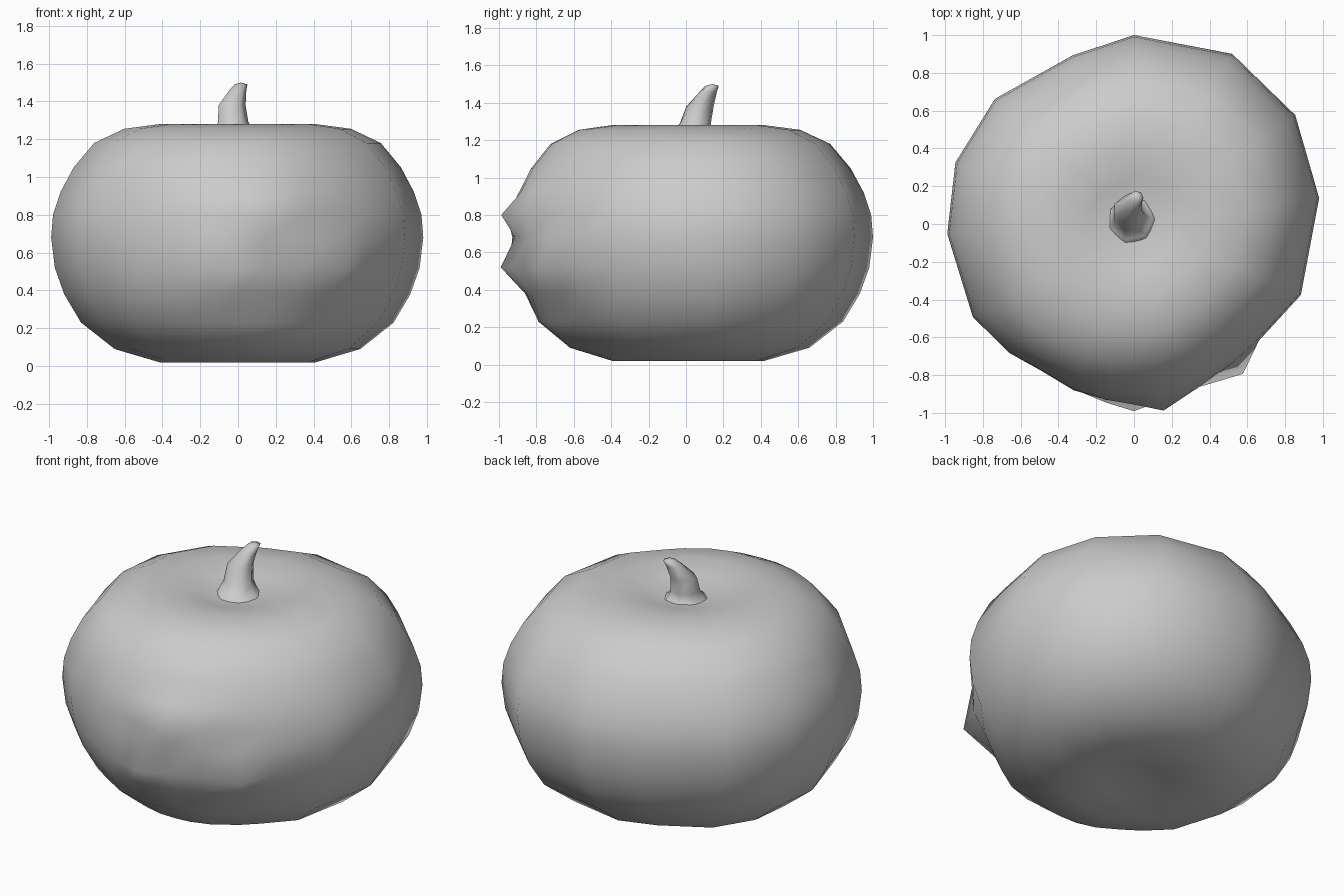
import bpy, bmesh, math

old = bpy.data.objects.get("Cube")
if old:
    bpy.data.objects.remove(old)

grey = bpy.data.materials.new("plain grey")
grey.use_nodes = True
COLOUR = (0.6, 0.6, 0.6, 1)
grey.diffuse_color = COLOUR
grey.node_tree.nodes["Principled BSDF"].inputs["Base Color"].default_value = COLOUR


def loft(name, rings, start, end):
    """Skin closed rings of points, closing each end with a fan to a point."""
    bm = bmesh.new()
    rows = [[bm.verts.new(p) for p in ring] for ring in rings]
    n = len(rows[0])
    for low, high in zip(rows, rows[1:]):
        for i in range(n):
            j = (i + 1) % n
            bm.faces.new((low[i], low[j], high[j], high[i]))
    for row, tip in ((rows[0], start), (rows[-1], end)):
        centre = bm.verts.new(tip)
        for i in range(n):
            bm.faces.new((row[i], row[(i + 1) % n], centre))
    bmesh.ops.recalc_face_normals(bm, faces=bm.faces)
    mesh = bpy.data.meshes.new(name)
    bm.to_mesh(mesh)
    bm.free()
    mesh.materials.append(grey)
    mesh.shade_smooth()
    obj = bpy.data.objects.new(name, mesh)
    bpy.context.collection.objects.link(obj)
    return obj


# Pumpkin body: uneven columns (degrees, widest radius), denser at the face
columns = [(8, .99), (34, 1.03), (60, 1.04), (90, 1.0), (110, .95), (138, .99),
           (161, 1.0), (183, .99), (210, .985), (226, .95), (237, .935),
           (250, .95), (261, .95), (270, .94), (279, .94), (291, .93),
           (306, .91), (317, .905), (337, .96)]
# Body profile: share of the widest radius, height
profile = [(.2, .05), (.42, .02), (.66, .09), (.84, .23), (.93, .38),
           (.98, .52), (1, .68), (.99, .8), (.95, .92), (.88, 1.05),
           (.77, 1.18), (.61, 1.255), (.42, 1.28), (.24, 1.25)]
# Face relief: angle, height, angular spread, height spread, depth
relief = [(270, .52, 9, .07, .07),    # lip centre
          (303, .52, 9, .07, .1),     # lip corner
          (287, .38, 24, .07, -.04),  # hollow below the lip
          (280, .68, 16, .06, -.04),  # mouth
          (279, .8, 9, .06, .07),     # nose
          (232, 1.1, 14, .12, .04),   # brow
          (243, .72, 8, .12, -.03)]   # cheek hollow


def body_point(angle, reach, share, z):
    r = reach * share
    for a, h, da, dh, depth in relief:
        r += depth * math.exp(-((angle - a) / da) ** 2 - ((z - h) / dh) ** 2)
    t = math.radians(angle)
    return (r * math.cos(t), r * math.sin(t), z)


loft("pumpkin_body",
     [[body_point(a, w, s, z) for a, w in columns] for s, z in profile],
     (0, 0, .08), (0, 0, 1.2))

# Stem: flared at the foot, leaning back; centre x, centre y, height, radius
path = [(-.01, .02, 1.19, .2), (-.02, .03, 1.23, .115), (-.03, .05, 1.29, .085),
        (-.035, .075, 1.38, .075), (-.003, .12, 1.46, .047), (.014, .14, 1.49, .036)]
SIDES = 7
stem_rings = []
for x, y, z, r in path:
    turns = [math.tau * i / SIDES for i in range(SIDES)]
    stem_rings.append([(x + r * math.cos(t), y + r * math.sin(t), z) for t in turns])
loft("stem", stem_rings, (0, .02, 1.18), (.014, .14, 1.5))
